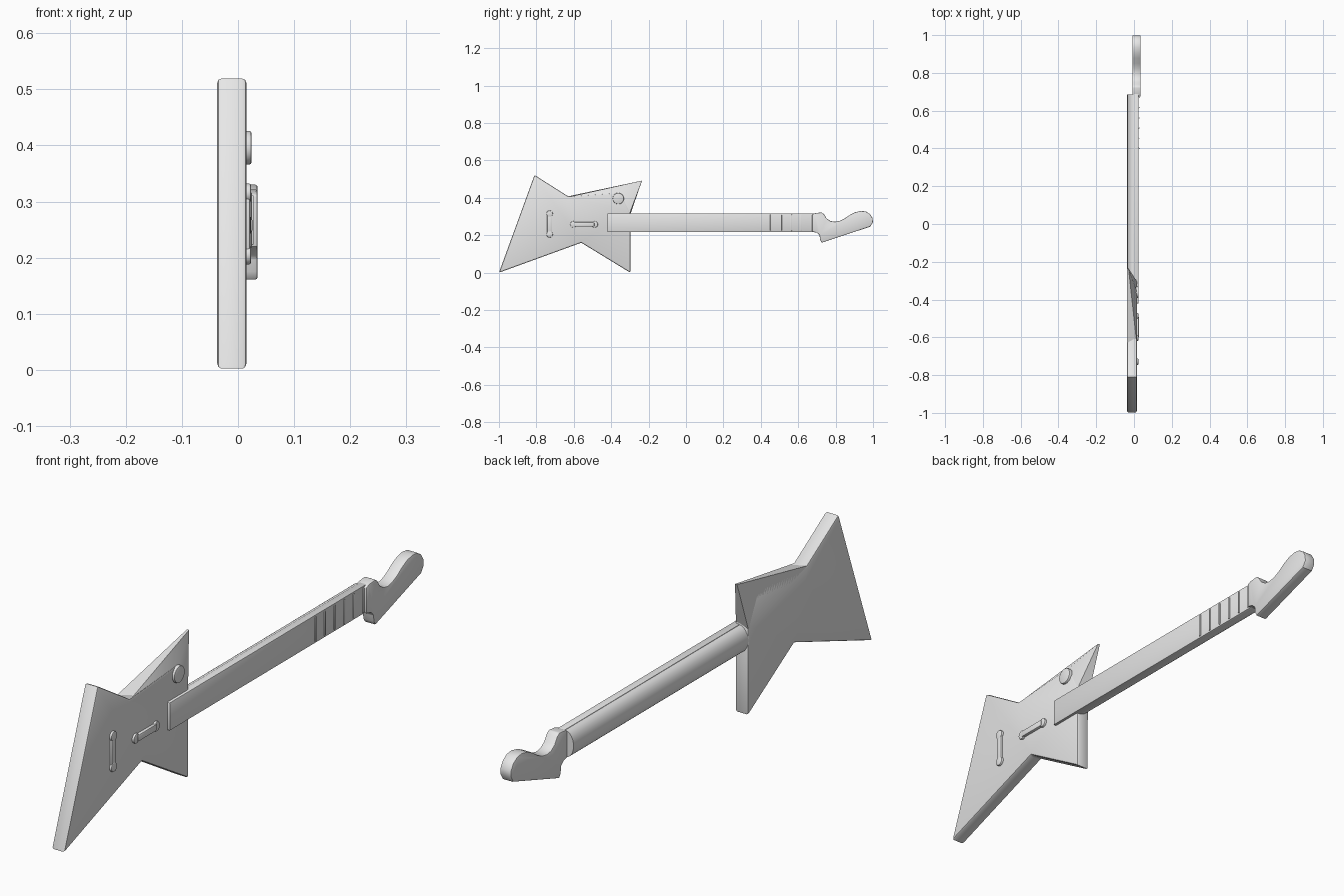
import bpy, bmesh, math
from mathutils import Vector

if "Cube" in bpy.data.objects:
    bpy.data.objects.remove(bpy.data.objects["Cube"])

grey = bpy.data.materials.new("light grey")
grey.diffuse_color = (0.8, 0.8, 0.8, 1)
grey.use_nodes = True
grey.node_tree.nodes["Principled BSDF"].inputs["Base Color"].default_value = grey.diffuse_color


def finish(name, bm, bevel=0.0, segments=2):
    bmesh.ops.recalc_face_normals(bm, faces=bm.faces)
    me = bpy.data.meshes.new(name)
    bm.to_mesh(me)
    bm.free()
    me.materials.append(grey)
    ob = bpy.data.objects.new(name, me)
    bpy.context.collection.objects.link(ob)
    bpy.ops.object.select_all(action='DESELECT')
    ob.select_set(True)
    bpy.context.view_layer.objects.active = ob
    if bevel:
        mod = ob.modifiers.new("soft edges", 'BEVEL')
        mod.width, mod.segments = bevel, segments
        mod.limit_method, mod.angle_limit = 'ANGLE', math.radians(40)
        bpy.ops.object.modifier_apply(modifier=mod.name)
    bpy.ops.object.shade_smooth_by_angle(angle=math.radians(35))
    return ob


def extrude(bm, points, direction):
    face = bm.faces.new([bm.verts.new(p) for p in points])
    new = bmesh.ops.extrude_face_region(bm, geom=[face])["geom"]
    bmesh.ops.translate(bm, vec=direction,
                        verts=[v for v in new if isinstance(v, bmesh.types.BMVert)])


def slab(name, outline, x0, x1, bevel=0.0):
    """Side outline (y, z) given thickness along x."""
    bm = bmesh.new()
    extrude(bm, [(x0, y, z) for y, z in outline], Vector((x1 - x0, 0, 0)))
    return finish(name, bm, bevel)


def disc(y, z, r, n=20):
    return [(y + r * math.cos(2 * math.pi * i / n), z + r * math.sin(2 * math.pi * i / n))
            for i in range(n)]


def box(y0, y1, z0, z1):
    return [(y0, z0), (y1, z0), (y1, z1), (y0, z1)]


BACK, FRONT = -0.037, 0.015

# Pointed star-shaped body
slab("body", [(-1, 0), (-0.56, 0.16), (-0.298, 0), (-0.298, 0.32),
              (-0.35, 0.428), (-0.63, 0.408), (-0.81, 0.522)], BACK, FRONT, 0.007)

# Upper horn, front face sloping back to a thin tip
bm = bmesh.new()
crease = [(-0.62, 0.406), (-0.352, 0.425), (-0.30, 0.32)]
outer = [(-0.63, 0.408), (-0.235, 0.492), (-0.298, 0.31)]
for p in ([(FRONT - 0.002, *c) for c in crease] + [(BACK, *o) for o in outer]
          + [(BACK + 0.008, -0.235, 0.492)]):
    bm.verts.new(p)
bmesh.ops.convex_hull(bm, input=bm.verts)
finish("upper_horn", bm)

# Neck with a rounded back
bm = bmesh.new()
zc, hw = 0.267, 0.048
arc = [(-0.002 - 0.034 * math.sin(math.pi * i / 16), zc + hw * math.cos(math.pi * i / 16))
       for i in range(17)]
extrude(bm, [(x, -0.3, z) for x, z in arc], Vector((0, 0.985, 0)))
finish("neck", bm)

# Fingerboard and raised frets
slab("fingerboard", box(-0.42, 0.69, zc - 0.05, zc + 0.05), -0.003, 0.025, 0.003)
for i in range(6):
    y = 0.40 + 0.054 * i
    slab("fret", box(y - 0.004, y + 0.004, zc - 0.044, zc + 0.044), 0.02, 0.028, 0.002)

# Curved headstock
slab("headstock", [(0.675, 0.312), (0.69, 0.318), (0.725, 0.322), (0.738, 0.312),
                   (0.752, 0.29), (0.772, 0.276), (0.795, 0.272), (0.822, 0.277),
                   (0.85, 0.291), (0.878, 0.31), (0.905, 0.323), (0.935, 0.33),
                   (0.962, 0.327), (0.985, 0.312), (0.998, 0.29), (0.999, 0.268),
                   (0.985, 0.246), (0.725, 0.16), (0.717, 0.175), (0.714, 0.2),
                   (0.7, 0.213), (0.675, 0.219)], -0.009, 0.035, 0.004)

# Upright tailpiece with round ends
slab("tailpiece", box(-0.742, -0.716, 0.2, 0.322), 0.01, 0.022, 0.004)
for z in (0.205, 0.315):
    slab("tailpiece_end", disc(-0.729, z, 0.017), 0.01, 0.023, 0.003)

# Bridge bar with round ends
slab("bridge", box(-0.6, -0.49, 0.246, 0.27), 0.01, 0.026, 0.004)
for y in (-0.602, -0.488):
    slab("bridge_end", disc(y, 0.258, 0.017), 0.01, 0.023, 0.003)

# Control knob
slab("knob", disc(-0.362, 0.396, 0.03, 28), 0.005, 0.024, 0.004)
